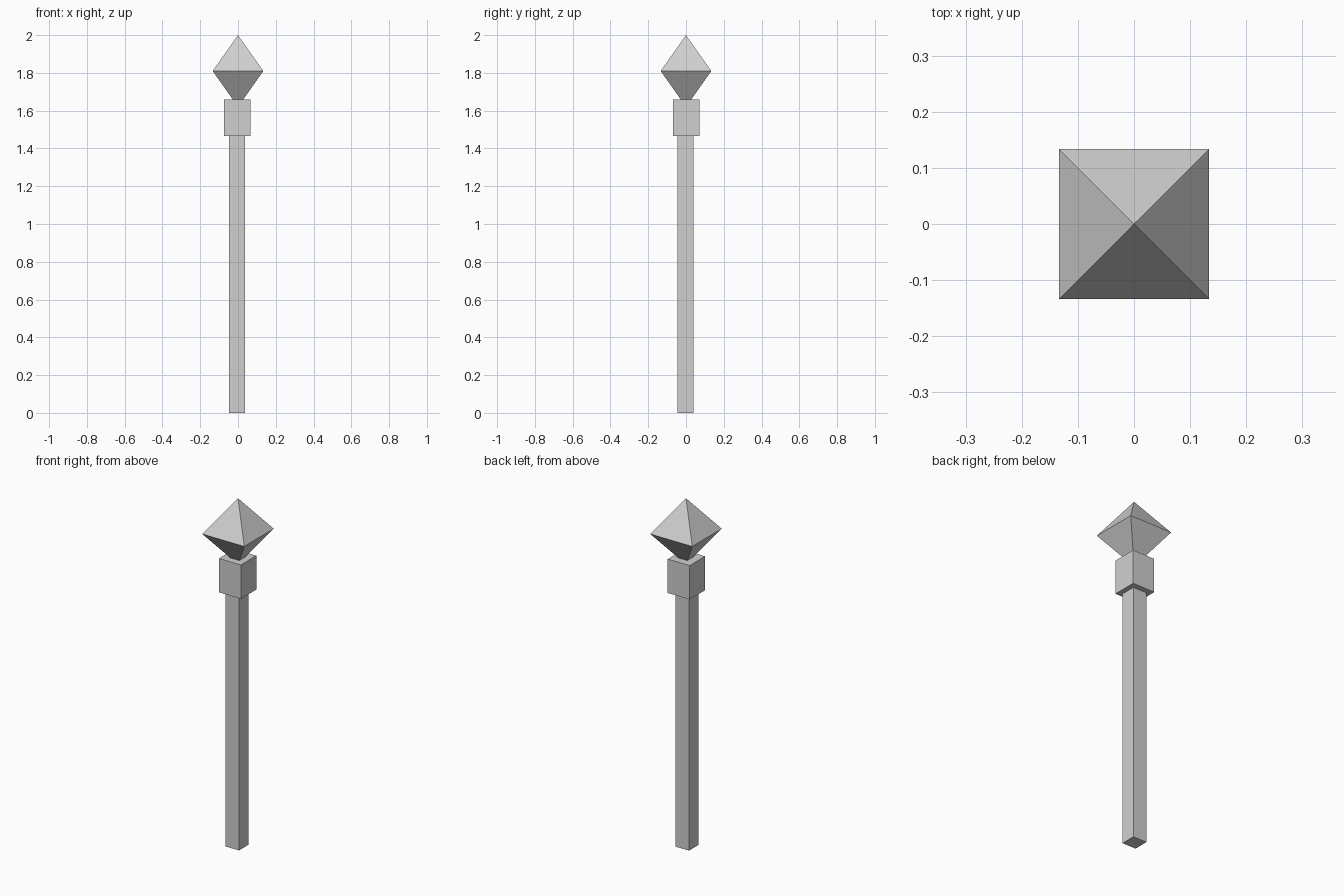
import bpy
import bmesh
from math import pi

cube = bpy.data.objects.get("Cube")
if cube:
    bpy.data.objects.remove(cube)

grey = bpy.data.materials.new("light_grey")
grey.use_nodes = True
colour = (0.63, 0.63, 0.63, 1)
grey.diffuse_color = colour
grey.node_tree.nodes["Principled BSDF"].inputs["Base Color"].default_value = colour


def square_solid(name, x, y, sections):
    """Stack square sections of (z, half width); half width 0 makes a point."""
    bm = bmesh.new()
    rings = []
    for z, h in sections:
        corners = [(-h, -h), (h, -h), (h, h), (-h, h)]
        rings.append([bm.verts.new((x + cx, y + cy, z)) for cx, cy in corners])
    for low, high in zip(rings, rings[1:]):
        for i in range(4):
            j = (i + 1) % 4
            bm.faces.new((low[i], low[j], high[j], high[i]))
    if sections[0][1]:
        bm.faces.new(rings[0][::-1])
    if sections[-1][1]:
        bm.faces.new(rings[-1])
    bmesh.ops.remove_doubles(bm, verts=bm.verts, dist=0.0001)
    bmesh.ops.recalc_face_normals(bm, faces=bm.faces)
    mesh = bpy.data.meshes.new(name)
    bm.to_mesh(mesh)
    bm.free()
    mesh.materials.append(grey)
    obj = bpy.data.objects.new(name, mesh)
    bpy.context.collection.objects.link(obj)
    return obj


# Long square handle
square_solid("shaft", -0.005, -0.002, [(0, 0.043), (1.47, 0.043)])

# Square block under the tip
square_solid("collar", -0.004, 0.002, [(1.465, 0.07), (1.66, 0.07)])

# Eight-sided crystal, its lower point sunk into the collar
square_solid("crystal_tip", 0, 0, [(1.62, 0), (1.81, 0.134), (2, 0)])
